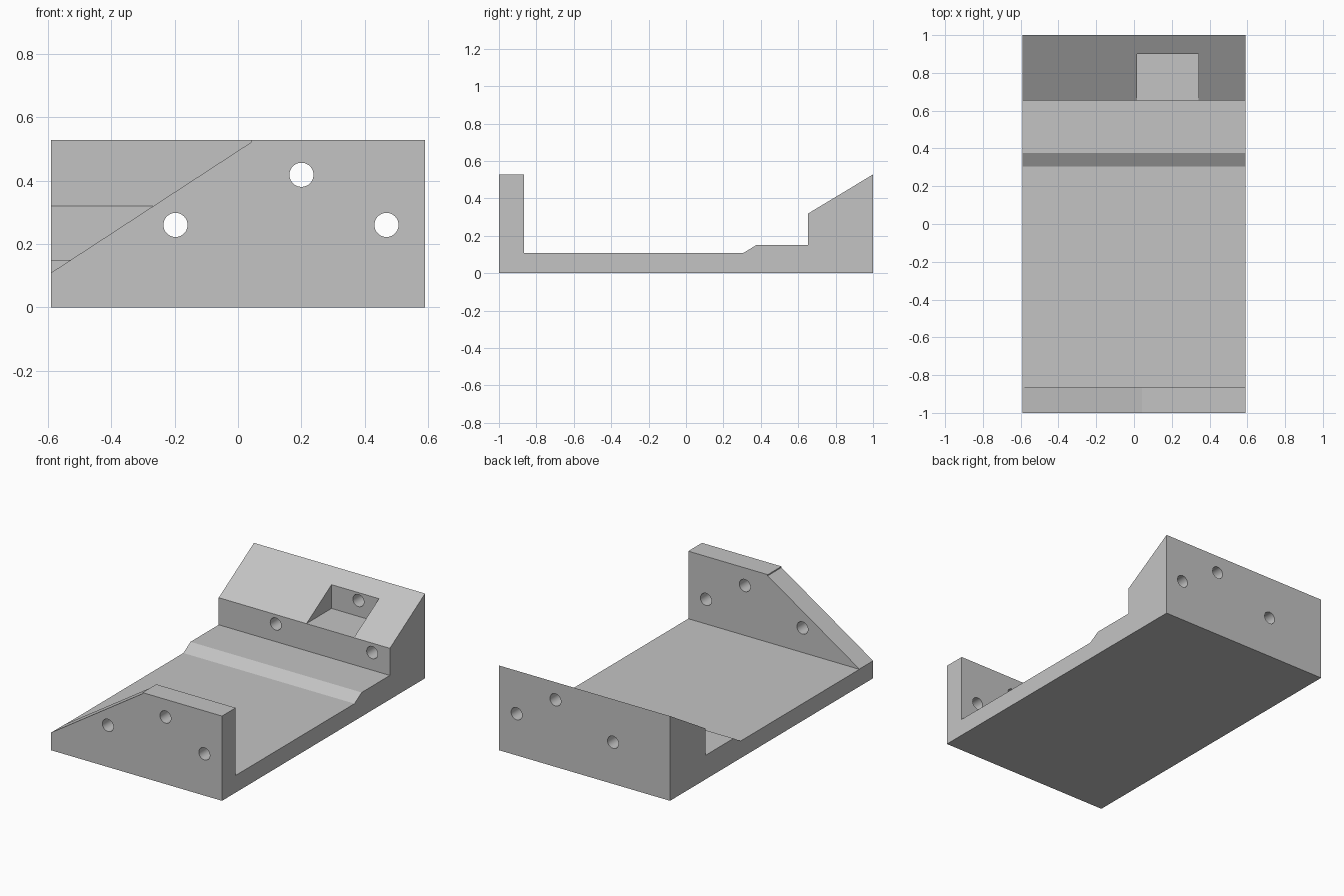
import bpy, bmesh, math
from mathutils import Vector

cube = bpy.data.objects.get("Cube")
if cube:
    bpy.data.objects.remove(cube, do_unlink=True)

HALF_W, TOP, FLOOR = 0.59, 0.528, 0.107

grey = bpy.data.materials.new("plain_grey")
grey.use_nodes = True
grey.diffuse_color = (0.55, 0.55, 0.55, 1)
grey.node_tree.nodes["Principled BSDF"].inputs["Base Color"].default_value = grey.diffuse_color


def prism(name, points, direction):
    """Extrude a closed outline along a direction."""
    bm = bmesh.new()
    face = bm.faces.new([bm.verts.new(p) for p in points])
    new = bmesh.ops.extrude_face_region(bm, geom=[face])["geom"]
    bmesh.ops.translate(bm, vec=Vector(direction),
                        verts=[g for g in new if isinstance(g, bmesh.types.BMVert)])
    bmesh.ops.recalc_face_normals(bm, faces=bm.faces)
    mesh = bpy.data.meshes.new(name)
    bm.to_mesh(mesh)
    bm.free()
    mesh.materials.append(grey)
    obj = bpy.data.objects.new(name, mesh)
    bpy.context.collection.objects.link(obj)
    return obj


def cut(target, cutter):
    """Subtract the cutter and discard it."""
    cutter.hide_render = True
    mod = target.modifiers.new("cut", 'BOOLEAN')
    mod.operation, mod.solver, mod.object = 'DIFFERENCE', 'EXACT', cutter
    bpy.context.view_layer.objects.active = target
    bpy.ops.object.modifier_apply(modifier=mod.name)
    bpy.data.objects.remove(cutter, do_unlink=True)


# Bracket body: base plate, front wall, ramped step and sloped rear block
side = [(-1, 0), (1, 0), (1, TOP), (0.653, 0.319), (0.653, 0.15),
        (0.375, 0.15), (0.305, FLOOR), (-0.865, FLOOR), (-0.865, TOP), (-1, TOP)]
body = prism("bracket_body", [(-HALF_W, y, z) for y, z in side], (2 * HALF_W, 0, 0))

# Diagonal corner taken off the front wall
corner = [(-0.7, 0.037), (0.042, 0.521), (0.042, 0.7), (-0.7, 0.7)]
cut(body, prism("corner_cutter", [(x, -1.1, z) for x, z in corner], (0, 0.3, 0)))

# Pocket in the rear slope
pocket = [(0.015, 0.6), (0.342, 0.6), (0.342, 0.9), (0.015, 0.9)]
cut(body, prism("pocket_cutter", [(x, y, 0.3195) for x, y in pocket], (0, 0, 0.4)))

# Three bolt holes running front to back
for hx, hz in [(-0.197, 0.26), (0.2, 0.418), (0.468, 0.26)]:
    ring = [2 * math.pi * i / 48 for i in range(48)]
    cut(body, prism("hole_cutter", [(hx + 0.038 * math.cos(a), -1.2, hz + 0.038 * math.sin(a))
                                    for a in ring], (0, 2.4, 0)))

# Smooth hole walls, crisp block edges
bpy.ops.object.select_all(action='DESELECT')
body.select_set(True)
bpy.context.view_layer.objects.active = body
bpy.ops.object.shade_smooth_by_angle(angle=math.radians(20))
